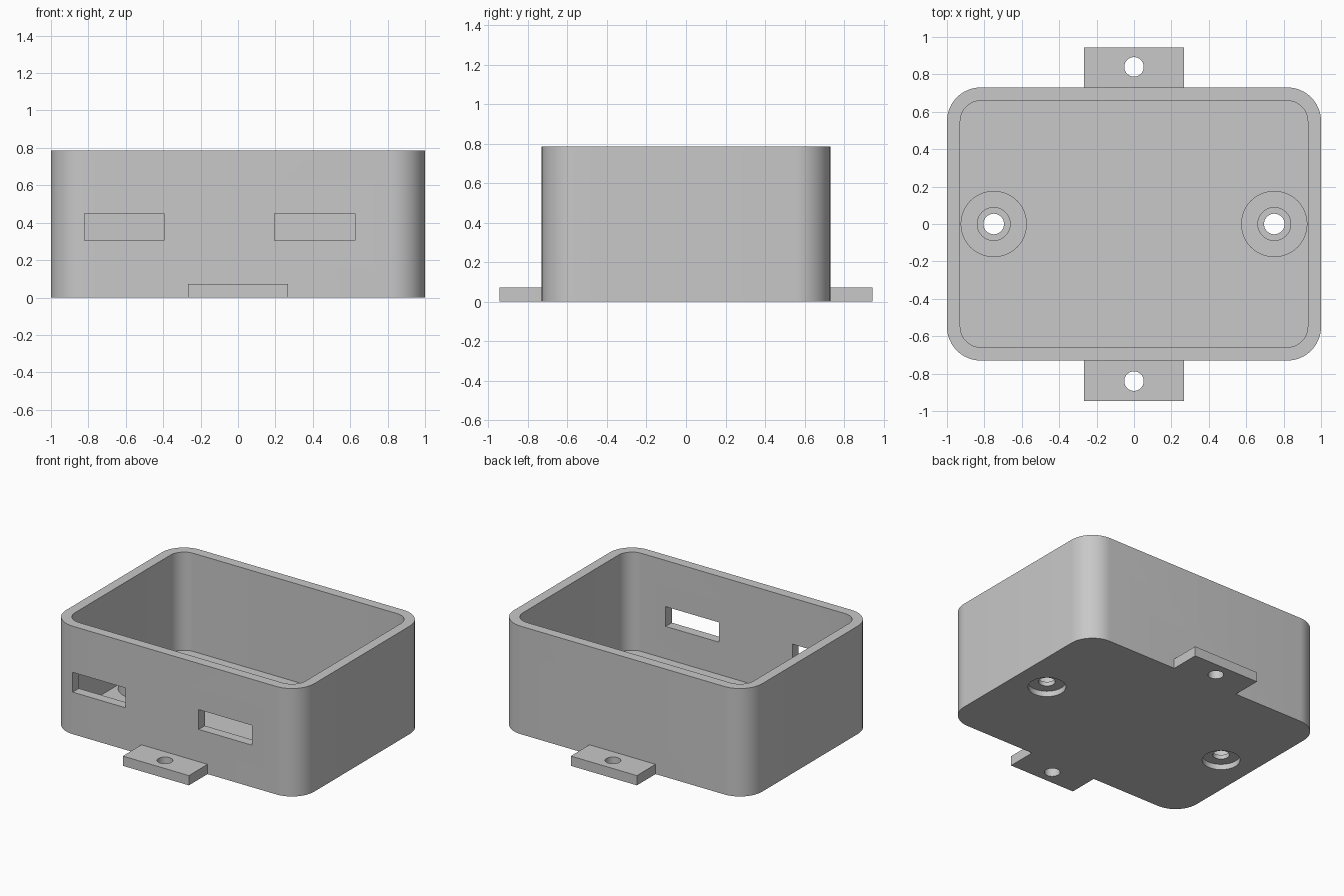
import bpy
import bmesh
from math import cos, sin, pi

cube = bpy.data.objects.get("Cube")
if cube:
    bpy.data.objects.remove(cube, do_unlink=True)

HEIGHT, FLOOR, BOSS_TOP = 0.786, 0.071, 0.25
HALF_X, HALF_Y, WALL = 1.0, 0.73, 0.071

grey = bpy.data.materials.new("plain_grey")
grey.use_nodes = True
grey.diffuse_color = (0.58, 0.58, 0.58, 1)
grey.node_tree.nodes["Principled BSDF"].inputs["Base Color"].default_value = (0.58, 0.58, 0.58, 1)


def make(name, bm):
    """Turn a bmesh into a grey object."""
    bmesh.ops.recalc_face_normals(bm, faces=bm.faces)
    mesh = bpy.data.meshes.new(name)
    bm.to_mesh(mesh)
    bm.free()
    mesh.materials.append(grey)
    obj = bpy.data.objects.new(name, mesh)
    bpy.context.collection.objects.link(obj)
    return obj


def rounded_block(name, hx, hy, r, z0, z1, steps=12):
    """Upright block with rounded vertical corners."""
    bm = bmesh.new()
    ring = []
    for k, (sx, sy) in enumerate([(1, 1), (-1, 1), (-1, -1), (1, -1)]):
        for i in range(steps + 1):
            a = (k + i / steps) * pi / 2
            ring.append(bm.verts.new((sx * (hx - r) + r * cos(a), sy * (hy - r) + r * sin(a), z0)))
    face = bm.faces.new(ring)
    top = bmesh.ops.extrude_face_region(bm, geom=[face])["geom"]
    bmesh.ops.translate(bm, vec=(0, 0, z1 - z0), verts=[v for v in top if isinstance(v, bmesh.types.BMVert)])
    return make(name, bm)


def box(name, x0, x1, y0, y1, z0, z1):
    bm = bmesh.new()
    bmesh.ops.create_cube(bm, size=1)
    bmesh.ops.scale(bm, vec=(x1 - x0, y1 - y0, z1 - z0), verts=bm.verts)
    bmesh.ops.translate(bm, vec=((x0 + x1) / 2, (y0 + y1) / 2, (z0 + z1) / 2), verts=bm.verts)
    return make(name, bm)


def cylinder(name, x, y, r, z0, z1):
    bm = bmesh.new()
    bmesh.ops.create_cone(bm, cap_ends=True, segments=48, radius1=r, radius2=r, depth=z1 - z0)
    bmesh.ops.translate(bm, vec=(x, y, (z0 + z1) / 2), verts=bm.verts)
    return make(name, bm)


def combine(target, tool, operation):
    """Apply a boolean and discard the tool."""
    tool.hide_render = True
    mod = target.modifiers.new(operation.lower(), "BOOLEAN")
    mod.operation, mod.solver, mod.object = operation, "EXACT", tool
    bpy.context.view_layer.objects.active = target
    bpy.ops.object.modifier_apply(modifier=mod.name)
    bpy.data.objects.remove(tool, do_unlink=True)


# Open-topped case with rounded corners
case = rounded_block("enclosure_case", HALF_X, HALF_Y, 0.18, 0, HEIGHT)
combine(case, rounded_block("cavity", HALF_X - WALL, HALF_Y - WALL, 0.11, FLOOR, HEIGHT + 0.1), "DIFFERENCE")

# Mounting tabs, front and back, each with a screw hole
for s in (-1, 1):
    y0, y1 = sorted((s * 0.70, s * 0.945))
    combine(case, box("mounting_tab", -0.266, 0.266, y0, y1, 0, FLOOR), "UNION")
    combine(case, cylinder("tab_hole", 0, s * 0.84, 0.052, -0.1, 0.2), "DIFFERENCE")

# Tubular screw bosses on the floor, with a head recess below
for s in (-1, 1):
    x = s * 0.75
    combine(case, cylinder("screw_boss", x, 0, 0.177, FLOOR - 0.01, BOSS_TOP), "UNION")
    combine(case, cylinder("boss_bore", x, 0, 0.088, FLOOR, BOSS_TOP + 0.1), "DIFFERENCE")
    combine(case, cylinder("screw_recess", x, 0, 0.125, -0.1, 0.04), "DIFFERENCE")
    combine(case, cylinder("screw_hole", x, 0, 0.055, -0.1, 0.15), "DIFFERENCE")

# Two connector slots through the front wall
for x0, x1 in ((-0.82, -0.395), (0.195, 0.625)):
    combine(case, box("connector_slot", x0, x1, -0.8, -0.6, 0.306, 0.45), "DIFFERENCE")

# Smooth the corners and holes, keep the edges crisp
bpy.ops.object.select_all(action="DESELECT")
case.select_set(True)
bpy.context.view_layer.objects.active = case
bpy.ops.object.shade_smooth_by_angle(angle=pi / 6)
